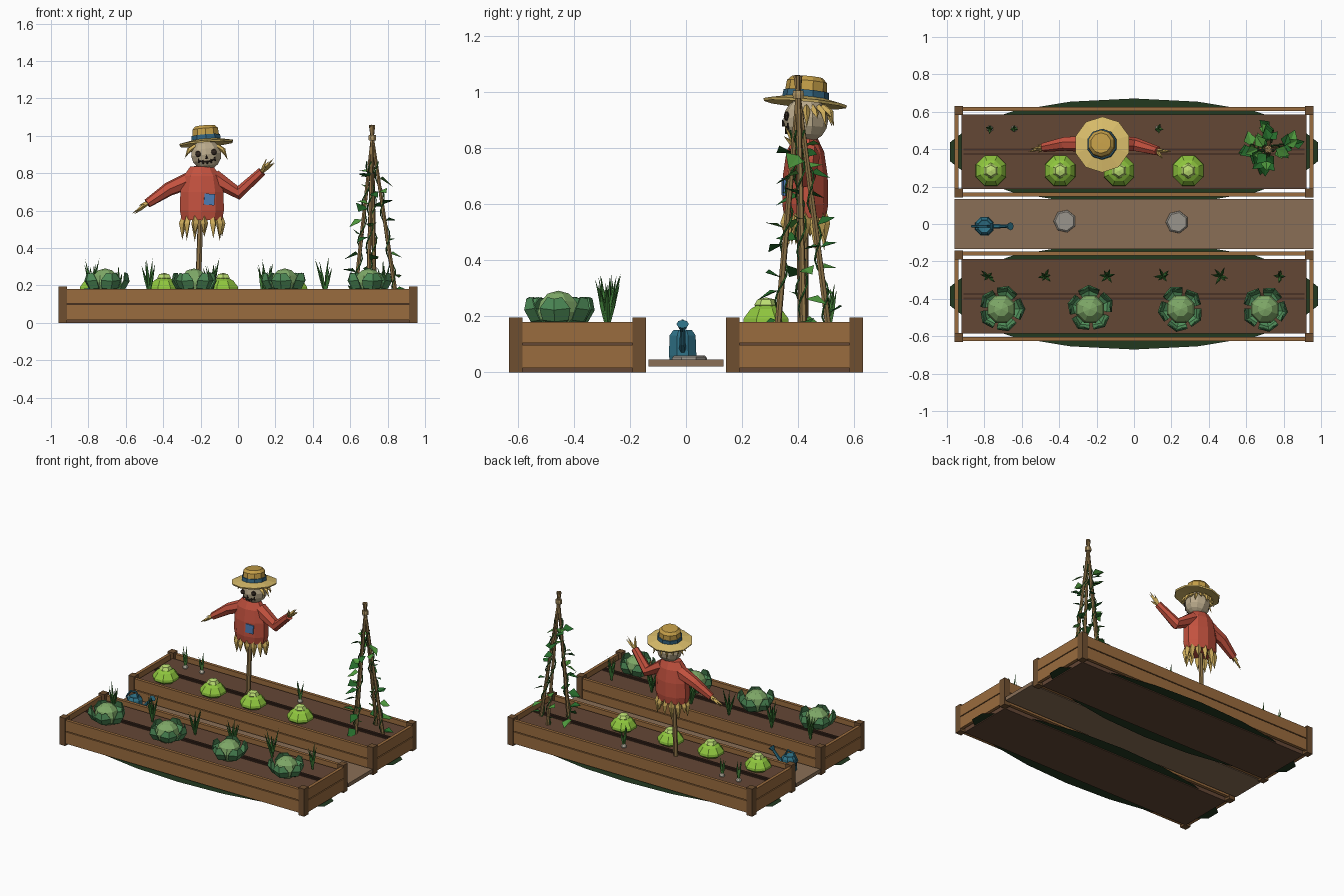
import bpy, bmesh, math, random
from mathutils import Vector, Matrix

if "Cube" in bpy.data.objects:
    bpy.data.objects.remove(bpy.data.objects["Cube"])

random.seed(4)
T, R = Matrix.Translation, Matrix.Rotation
mats = {}


def color(h):
    if h not in mats:
        m = bpy.data.materials.new("paint_" + h)
        c = [int(h[i:i + 2], 16) / 255 for i in (0, 2, 4)]
        m.diffuse_color = [((v + .055) / 1.055) ** 2.4 if v > .04 else v / 12.92 for v in c] + [1]
        m.use_nodes = True
        m.node_tree.nodes["Principled BSDF"].inputs["Base Color"].default_value = m.diffuse_color
        mats[h] = m
    return mats[h]


def finish(name, bm, col, M=Matrix()):
    bmesh.ops.remove_doubles(bm, verts=bm.verts, dist=1e-5)
    bmesh.ops.recalc_face_normals(bm, faces=bm.faces)
    me = bpy.data.meshes.new(name)
    bm.to_mesh(me)
    bm.free()
    me.materials.append(color(col))
    ob = bpy.data.objects.new(name, me)
    ob.matrix_world = M
    bpy.context.collection.objects.link(ob)
    return ob


def box(bm, x0, x1, y0, y1, z0, z1):
    M = T(((x0 + x1) / 2, (y0 + y1) / 2, (z0 + z1) / 2)) @ Matrix.Diagonal((x1 - x0, y1 - y0, z1 - z0, 1))
    bmesh.ops.create_cube(bm, size=1, matrix=M)


def skin(bm, rings):
    vs = [[bm.verts.new(p) for p in r] for r in rings]
    n = len(vs[0])
    for a, b in zip(vs, vs[1:]):
        for i in range(n):
            bm.faces.new((a[i], a[(i + 1) % n], b[(i + 1) % n], b[i]))
    for ring in (vs[0], vs[-1]):
        if (ring[0].co - ring[1].co).length > 1e-4:
            bm.faces.new(ring)


def lathe(bm, profile, n, M=Matrix()):
    skin(bm, [[M @ Vector((r * math.cos(a), r * math.sin(a), z))
               for a in (math.tau * (i + .5) / n for i in range(n))] for r, z in profile])


def ball(bm, M, n=8, m=6):
    lathe(bm, [(math.sin(math.pi * k / m), -math.cos(math.pi * k / m)) for k in range(m + 1)], n, M)


def tube(bm, pts, radii, n=6):
    pts, rings = [Vector(p) for p in pts], []
    for i, p in enumerate(pts):
        d = pts[min(i + 1, len(pts) - 1)] - pts[max(i - 1, 0)]
        q = d.to_track_quat('Z', 'Y')
        rings.append([p + q @ Vector((math.cos(math.tau * k / n), math.sin(math.tau * k / n), 0)) * radii[i]
                      for k in range(n)])
    skin(bm, rings)


def at(x, y, z, sx, sy, sz):
    return T((x, y, z)) @ Matrix.Diagonal((sx, sy, sz, 1))


# raised beds with boards, posts, soil, furrow and the grass disc underneath
for side, s in (("front", -1), ("back", 1)):
    c = .386 * s
    boards, posts, soil, furrow, grass = (bmesh.new() for _ in range(5))
    for z0, z1 in ((.015, .098), (.104, .18)):
        for k in (-1, 1):
            y, x = c + k * .228, k * .948
            box(boards, -.93, .93, y - .011, y + .011, z0, z1)
            box(boards, x - .011, x + .011, c - .22, c + .22, z0, z1)
    for kx in (-1, 1):
        for ky in (-1, 1):
            x, y = kx * .937, c + ky * .22
            box(posts, x - .023, x + .023, y - .024, y + .024, 0, .195)
    box(soil, -.922, .922, c - .2, c + .2, 0, .155)
    for k in (-1, 1):
        box(furrow, -.912, .912, c + k * .012 - .006, c + k * .012 + .006, .15, .162)
    bmesh.ops.create_circle(grass, cap_ends=True, segments=18, radius=1, matrix=at(0, c, .006, 1, .285, 1) @ R(math.pi / 2, 4, 'Z') @ R(math.pi / 2, 4, 'Z'))
    for nm, b, h in (("boards", boards, "9A6C3E"), ("posts", posts, "6F4F30"), ("soil", soil, "644735"),
                     ("furrow", furrow, "4A3226"), ("grass", grass, "22381F")):
        finish(f"{side}_bed_{nm}", b, h)

# path and stepping stones
bm = bmesh.new()
box(bm, -.96, .96, -.133, .133, .02, .046)
finish("path", bm, "8A6F56")
bm = bmesh.new()
for x, y in ((-.37, .015), (.23, .01)):
    lathe(bm, [(.062, .04), (.06, .054), (.052, .06)], 7, T((x, y, 0)))
finish("stepping_stones", bm, "9A958C")

# cabbages: round heart and five cupped outer leaves
hearts, leaves = bmesh.new(), bmesh.new()
for j, x in enumerate((-.71, -.235, .25, .70)):
    y = -.455
    ball(hearts, at(x, y, .215, .08, .08, .076))
    for k in range(5):
        a0 = math.tau * (k + .3 * j) / 5
        rows = []
        for r, z, w in ((.045, .158, .35), (.10, .18, .55), (.124, .222, .52), (.116, .262, .25)):
            rows.append([leaves.verts.new((x + r * f * math.cos(a0 + t * w), y + r * f * math.sin(a0 + t * w), z + dz))
                         for t, f, dz in ((-1, .9, .006), (0, 1, 0), (1, .9, .006))])
        for a, b in zip(rows, rows[1:]):
            for i in (0, 1):
                leaves.faces.new((a[i], a[i + 1], b[i + 1], b[i]))
finish("cabbage_hearts", hearts, "7FA968")
lv = finish("cabbage_leaves", leaves, "4F8D59")
sol = lv.modifiers.new("thickness", 'SOLIDIFY')
sol.thickness = .006


# leek clumps and onions share the blade helper
def blades(bm, x, y, count, spread, height):
    for k in range(count):
        a = math.tau * k / count + random.uniform(-.4, .4)
        s, h = spread * random.uniform(.5, 1), height * random.uniform(.7, 1)
        d = Vector((math.cos(a), math.sin(a), 0))
        b = Vector((x, y, .155))
        tube(bm, [b, b + d * s * .45 + Vector((0, 0, h * .5)), b + d * s + Vector((0, 0, h))], [.006, .008, 0], 4)


bm = bmesh.new()
for x in (-.78, -.475, -.14, .155, .465, .78):
    blades(bm, x, -.28, 6, .055, .20)
finish("leek_blades", bm, "3C7A35")
bulbs, bm = bmesh.new(), bmesh.new()
for x in (-.77, -.64, .13):
    ball(bulbs, at(x, .51, .163, .018, .018, .02), 6, 4)
    blades(bm, x, .51, 4, .03, .16)
finish("onion_bulbs", bulbs, "E4DCC8")
finish("onion_tops", bm, "4B8A3E")

# lettuces: wide skirt with a small crown
low, top = bmesh.new(), bmesh.new()
for x in (-.765, -.395, -.08, .29):
    M = T((x, .285, 0))
    lathe(low, [(.06, .155), (.088, .175), (.086, .192), (.06, .225), (.03, .242), (0, .245)], 8, M)
    lathe(top, [(.03, .225), (.042, .24), (.03, .26), (0, .267)], 6, M)
finish("lettuce_skirts", low, "8FC63E")
finish("lettuce_crowns", top, "BBDD72")

# bean frame: crossing poles, binding, twining vines and diamond leaves
poles, vines = bmesh.new(), bmesh.new()
dark, light = bmesh.new(), bmesh.new()
tip = Vector((.718, .40, .99))
for j, (x, y) in enumerate(((.625, .41), (.695, .325), (.845, .42), (.73, .51))):
    foot = Vector((x, y, .14))
    d = tip - foot
    tube(poles, [foot, tip + d * .08], [.012, .009], 6)
    pts = []
    for k in range(26):
        t, a = k / 25 * .85, k * .9 + j
        pts.append(foot + d * t + Vector((math.cos(a), math.sin(a), 0)) * .017)
    tube(vines, pts, [.004] * 26, 4)
    for k in range(8):
        p = foot + d * (.06 + .1 * k + random.uniform(-.03, .03))
        a = math.atan2(y - .4, x - .718) + random.uniform(-1.5, 1.5)
        u = Vector((math.cos(a), math.sin(a), random.uniform(-.5, .5)))
        v = Vector((-math.sin(a), math.cos(a), random.uniform(-.5, .5)))
        L = random.uniform(.055, .085)
        b = dark if random.random() < .55 else light
        q = [b.verts.new(p + u * L * s + v * L * w + Vector((0, 0, e * L)))
             for s, w, e in ((.1, 0, 0), (.5, -.42, .1), (1.1, 0, -.1), (.5, .42, .1))]
        b.faces.new((q[0], q[1], q[2]))
        b.faces.new((q[0], q[2], q[3]))
finish("bean_poles", poles, "8F7448")
finish("bean_vines", vines, "2F6A2C")
finish("bean_leaves_dark", dark, "256B2B")
finish("bean_leaves_light", light, "4F9A3E")
bm = bmesh.new()
lathe(bm, [(.02, .975), (.022, .99), (.02, 1.005)], 8, T((tip.x, tip.y, 0)))
finish("pole_binding", bm, "B59A68")

# scarecrow body: post, shirt, sleeves, patch
bm = bmesh.new()
tube(bm, [(-.215, .42, .14), (-.19, .424, .86)], [.016, .015], 6)
finish("scarecrow_post", bm, "8F7448")
bm = bmesh.new()
lathe(bm, [(.113, .55), (.124, .60), (.121, .70), (.102, .785), (.066, .835), (0, .842)], 10, at(-.193, .425, 0, 1, .66, 1))
arms = [[(-.24, .43, .77), (-.37, .43, .715), (-.485, .41, .638)],
        [(-.13, .43, .775), (.005, .425, .695), (.128, .39, .808)]]
for a in arms:
    tube(bm, a, [.048, .038, .025], 7)
finish("scarecrow_shirt", bm, "C4523F")
bm = bmesh.new()
box(bm, -.028, .028, -.004, .004, -.03, .03)
finish("shirt_patch", bm, "4F7FB8", T((-.153, .348, .66)) @ R(.12, 4, 'Z') @ R(.08, 4, 'Y'))

# straw: hands, ragged hem and hair
bm = bmesh.new()
for a in arms:
    w = Vector(a[2])
    d = (w - Vector(a[1])).normalized()
    for k in range(6):
        off = Vector([random.uniform(-.03, .03) for _ in range(3)])
        tube(bm, [w - d * .01, w + d * .03 + off * .5, w + d * .068 + off], [.01, .008, 0], 4)
for k in range(13):
    a = math.tau * k / 13
    c, s = math.cos(a), math.sin(a)
    tube(bm, [(-.193 + .095 * c, .425 + .06 * s, .57), (-.193 + .106 * c, .425 + .07 * s, .53),
              (-.193 + .108 * c, .425 + .072 * s, random.uniform(.43, .49))], [.016, .02, 0], 4)
for k in range(11):
    a = -.35 + (math.pi + .7) * k / 10
    c, s = math.cos(a), math.sin(a)
    tube(bm, [(-.17 + .06 * c, .427 + .06 * s, .945), (-.17 + .092 * c, .427 + .088 * s, .925),
              (-.17 + .115 * c, .427 + .10 * s, random.uniform(.87, .91))], [.012, .012, 0], 4)
finish("straw", bm, "CFAE5C")

# head with button eyes, nose and stitched mouth
HM = T((-.17, .427, .90)) @ R(-.12, 4, 'Y')
bm = bmesh.new()
ball(bm, Matrix.Diagonal((.085, .08, .082, 1)), 10, 8)
finish("scarecrow_head", bm, "BBAB8C", HM)


def face(x, z):
    return Vector((x, -.08 * math.sqrt(1 - (x / .085) ** 2 - (z / .082) ** 2), z))


bm = bmesh.new()
for x in (-.043, .043):
    ball(bm, T(face(x, .008)) @ Matrix.Diagonal((.017, .011, .017, 1)), 8, 4)
tube(bm, [face(0, -.022), face(0, .002) + Vector((0, -.004, 0))], [.009, 0], 4)
mouth = [face(x, -.04 + 6 * x * x) for x in (-.044, -.022, 0, .022, .044)]
tube(bm, mouth, [.004] * 5, 4)
for p in mouth:
    tube(bm, [p + Vector((0, -.001, -.011)), p + Vector((0, -.001, .011))], [.0035] * 2, 4)
finish("scarecrow_face", bm, "30261F", HM)

# straw hat
hat = T((-.17, .425, .966)) @ R(-.09, 4, 'X') @ R(-.08, 4, 'Y')
bm = bmesh.new()
lathe(bm, [(0, -.004), (.07, -.002), (.146, -.012), (.15, -.002), (.075, .014), (0, .014)], 10, hat)
finish("hat_brim", bm, "D9BC6A")
bm = bmesh.new()
lathe(bm, [(.077, .01), (.072, .07), (.055, .087), (0, .088)], 10, hat)
finish("hat_crown", bm, "C49E48")
bm = bmesh.new()
lathe(bm, [(.083, .012), (.081, .036)], 10, hat)
finish("hat_band", bm, "33647F")

# watering can
bm = bmesh.new()
lathe(bm, [(.05, .046), (.053, .06), (.05, .132), (.036, .15), (.03, .146), (0, .14)], 8, T((-.80, -.012, 0)))
tube(bm, [(-.765, -.012, .075), (-.72, -.012, .105), (-.675, -.012, .155)], [.013, .011, .009])
tube(bm, [(-.68, -.012, .15), (-.66, -.012, .172)], [.009, .022], 8)
tube(bm, [(-.845, -.012, .08), (-.865, -.012, .13), (-.835, -.012, .175), (-.79, -.012, .182), (-.768, -.012, .14)], [.007] * 5)
finish("watering_can", bm, "2F7287")
